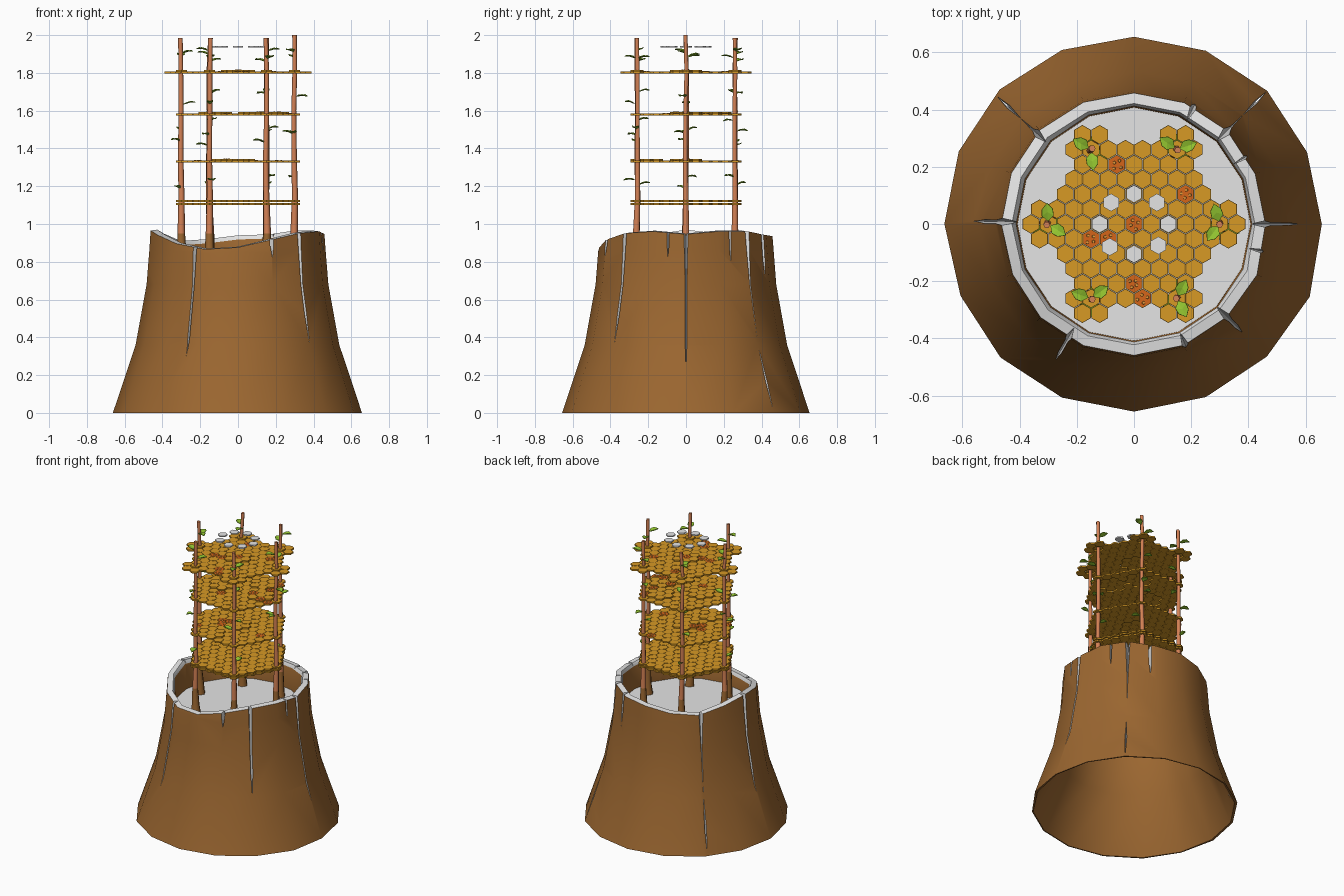
import bpy, bmesh, math, random
from mathutils import Vector, Matrix

if "Cube" in bpy.data.objects:
    bpy.data.objects.remove(bpy.data.objects["Cube"])
random.seed(4)

def mat(name, c):
    m = bpy.data.materials.new(name)
    m.diffuse_color = (*c, 1)
    m.use_nodes = True
    m.node_tree.nodes["Principled BSDF"].inputs["Base Color"].default_value = m.diffuse_color
    return m

GREY = mat("pale_wood", (0.78, 0.78, 0.78))
BARK = mat("bark_brown", (0.33, 0.135, 0.03))
AMBER = mat("amber_wax", (0.68, 0.32, 0.018))
WAX = mat("dark_wax", (0.30, 0.15, 0.014))
ORANGE = mat("orange_honey", (0.66, 0.13, 0.010))
DROP = mat("honey_drop", (0.85, 0.36, 0.05))
STEM = mat("red_stem", (0.66, 0.22, 0.09))
LEAF = mat("leaf_green", (0.29, 0.56, 0.03))

def finish(bm, name, mats, smooth=None):
    bmesh.ops.recalc_face_normals(bm, faces=bm.faces)
    me = bpy.data.meshes.new(name)
    bm.to_mesh(me)
    bm.free()
    for m in mats:
        me.materials.append(m)
    ob = bpy.data.objects.new(name, me)
    bpy.context.collection.objects.link(ob)
    if smooth:
        shade(ob, smooth)
    return ob

def shade(ob, deg):
    bpy.ops.object.select_all(action='DESELECT')
    ob.select_set(True)
    bpy.context.view_layer.objects.active = ob
    bpy.ops.object.shade_smooth_by_angle(angle=math.radians(deg))

def polar(r, a, z):
    return Vector((r * math.cos(a), r * math.sin(a), z))

# --- hollow stump with uneven rim ---
PROFILE = [(0, 0.66), (0.36, 0.54), (0.68, 0.482), (0.86, 0.468)]
RIM = [.95, .965, .965, .945, .94, .92, .91, .95, .97, .945, .90, .87, .88, .92, .955, .965]
N = len(RIM)

def r_out(z):
    for (z0, r0), (z1, r1) in zip(PROFILE, PROFILE[1:]):
        if z <= z1:
            return r0 + (r1 - r0) * (z - z0) / (z1 - z0)
    return PROFILE[-1][1]

bm = bmesh.new()
rings = []
for i in range(N):
    a = 2 * math.pi * i / N
    w = 1 + random.uniform(-0.010, 0.008)
    col = [polar(r * w, a, min(z, RIM[i] - .025)) for z, r in PROFILE]
    col += [polar(.462 * w, a, RIM[i] - .004), polar(.425 * w, a, RIM[i]),
            polar(.412, a, RIM[i] - .022), polar(.405, a, .70),
            polar(.47, a, .36), polar(.648, a, 0)]
    rings.append([bm.verts.new(p) for p in col])
for i in range(N):
    p, q = rings[i], rings[(i + 1) % N]
    M = len(p)
    for k in range(M):
        f = bm.faces.new((p[k], q[k], q[(k + 1) % M], p[(k + 1) % M]))
        f.material_index = 1 if k in (4, 5) else 0
stump = finish(bm, "stump", [BARK, GREY])

# wedge cracks: angle, lowest point, half width
CRACKS = [(0, .24, .018), (45, .02, .024), (137, .02, .024), (179, .3, .017), (-120, .3, .024),
          (-45, .37, .018), (63, .72, .018), (-67, .82, .02), (-12, .82, .010), (31, .8, .010)]
bm = bmesh.new()
for deg, zb, w in CRACKS:
    a = math.radians(deg)
    side = polar(1, a + math.pi / 2, 0) * w * 1.8
    t1, t2, t3, b1, b2 = [bm.verts.new(p) for p in (
        polar(.53, a, 1.05) + side, polar(.53, a, 1.05) - side, polar(.39, a, 1.05),
        polar(r_out(zb) + .03, a, zb), polar(r_out(zb) - .04, a, zb))]
    for f in ((t1, t2, t3), (t1, b1, t2), (t1, t3, b2), (t1, b2, b1), (t2, b2, t3), (t2, b1, b2)):
        bm.faces.new(f)
cutter = finish(bm, "crack_cutter", [GREY])
cutter.hide_render = True
mod = stump.modifiers.new("cracks", 'BOOLEAN')
mod.operation, mod.solver, mod.object = 'DIFFERENCE', 'EXACT', cutter
mod.material_mode = 'TRANSFER'
bpy.context.view_layer.objects.active = stump
bpy.ops.object.modifier_apply(modifier=mod.name)
bpy.data.objects.remove(cutter)
shade(stump, 32)

# --- floor inside the stump ---
bm = bmesh.new()
bmesh.ops.create_cone(bm, cap_ends=True, segments=N, radius1=.412, radius2=.412, depth=.02,
                      matrix=Matrix.Translation((0, 0, .76)))
finish(bm, "stump_floor", [GREY])

# --- honeycomb layers ---
P, ROW = 0.06, 0.052

def hexes(q0, k0, rad):
    return [(q0 + q, k0 + k) for q in range(-rad, rad + 1) for k in range(-rad, rad + 1)
            if abs(q + k) <= rad]

def centre(q, k):
    return (q + k / 2) * P, k * ROW

def hex_ring(bm, x, y, r, z):
    return [bm.verts.new((x + r * math.sin(i * math.pi / 3), y + r * math.cos(i * math.pi / 3), z))
            for i in range(6)]

def add_cell(bm, x, y, z, fill=0, h=.010):
    # prism with a thin dark border and a coloured centre
    rs = [hex_ring(bm, x, y, r, zz) for r, zz in
          ((.0338, z - h / 2), (.0338, z + h / 2), (.0310, z + h / 2))]
    bm.faces.new(rs[0]).material_index = 0
    for j, m in ((0, 0), (1, 1)):
        for i in range(6):
            n = (i + 1) % 6
            bm.faces.new((rs[j][i], rs[j][n], rs[j + 1][n], rs[j + 1][i])).material_index = m
    bm.faces.new(rs[2]).material_index = fill
    if fill == 2:
        # flat honey drops
        a0 = random.uniform(0, 6.28)
        for i in range(4):
            d = polar(random.uniform(.010, .019), a0 + i * 1.57, 0)
            res = bmesh.ops.create_cone(bm, cap_ends=True, segments=6, radius1=.006, radius2=.005, depth=.003,
                                        matrix=Matrix.Translation((x + d.x, y + d.y, z + h / 2 + .0014)))
            for f in {f for v in res['verts'] for f in v.link_faces}:
                f.material_index = 3

CORNERS = [(5, 0), (0, 5), (-5, 5), (-5, 0), (0, -5), (5, -5)]
TOP_HONEY = {(0, 0), (-3, 4), (2, 2), (-2, -1), (-1, -1), (2, -4), (3, -5)}
for n, z in enumerate((1.105, 1.122, 1.33, 1.58, 1.803)):
    cells = set(hexes(0, 0, 5))
    honey = set(random.sample(sorted(cells), 6)) if n in (2, 3) else set()
    raised = set()
    if n == 4:
        honey = TOP_HONEY
        raised = set(hexes(0, 0, 1)) | set(CORNERS)
        for c in CORNERS:
            cells |= set(hexes(*c, 1))
    elif n == 3:
        raised = set(hexes(-2, 0, 1)) | set(hexes(3, 0, 1)) | set(hexes(0, 3, 1))
    elif n == 2:
        raised = set(hexes(0, 0, 1)) | set(hexes(1, -4, 1)) & cells
    bm = bmesh.new()
    for c in sorted(cells):
        up = .008 if c in raised else 0
        add_cell(bm, *centre(*c), z + up, 2 if c in honey else 0)
    finish(bm, f"honeycomb_layer_{n + 1}", [AMBER, WAX, ORANGE, DROP])

# --- floating pale hexagons ---
bm = bmesh.new()
for x, y in ((0, .105), (-.08, .075), (.08, .075), (-.12, 0), (.12, 0),
             (-.085, -.08), (.085, -.075), (0, -.105)):
    bmesh.ops.create_cone(bm, cap_ends=True, segments=6, radius1=.031, radius2=.031, depth=.009,
                          matrix=Matrix.Translation((x, y, 1.938)))
finish(bm, "pale_hexagons", [GREY])

# --- stems and leaves ---
def leaf(bm, base, a, length, lift):
    # folded leaf blade, always built facing up
    out, side = polar(1, a, lift), polar(1, a + math.pi / 2, 0)
    root = bm.verts.new(base)
    tip = bm.verts.new(base + out * length - Vector((0, 0, .010)))
    mid = bm.verts.new(base + out * length * .5)
    for s in (1, -1):
        e1 = bm.verts.new(base + out * length * .3 + side * s * length * .33 + Vector((0, 0, .004)))
        e2 = bm.verts.new(base + out * length * .65 + side * s * length * .30 + Vector((0, 0, .003)))
        bm.faces.new((root, mid, e1) if s > 0 else (root, e1, mid))
        bm.faces.new((mid, tip, e2, e1) if s > 0 else (e1, e2, tip, mid))

def tube(bm, pts, rads, sides):
    prev = None
    for p, r in zip(pts, rads):
        cur = [bm.verts.new(p + polar(r, 2 * math.pi * i / sides, 0)) for i in range(sides)]
        if prev:
            for i in range(sides):
                j = (i + 1) % sides
                f = bm.faces.new((prev[i], prev[j], cur[j], cur[i]))
                f.material_index = 1 if p.z < 1.0 else 0
        else:
            bm.faces.new(cur)
        prev = cur
    bm.faces.new(prev)

lb = bmesh.new()
for n, c in enumerate(CORNERS):
    x, y = centre(*c)
    top = 2.0 if n == 0 else 1.985
    zs = (.765, .83, .95, 1.15, 1.35, 1.6, 1.8, top)
    rs = (.034, .027, .020, .016, .0145, .013, .0125, .012)
    pts = [Vector((x + random.uniform(-.005, .005), y + random.uniform(-.005, .005), z)) for z in zs]
    bm = bmesh.new()
    tube(bm, pts, rs, 6)
    finish(bm, f"stem_{n + 1}", [STEM, BARK], 65)
    # small leaves up the stem, larger pair at the top
    for z in (1.22, 1.44, 1.52, 1.67):
        a = random.uniform(0, 2 * math.pi)
        leaf(lb, polar(.012, a, z + random.uniform(-.04, .04)) + Vector((x, y, 0)), a,
             random.uniform(.045, .065), random.uniform(.1, .5))
    a = random.uniform(0, 2 * math.pi)
    for d in (0, 2.2):
        leaf(lb, polar(.01, a + d, random.uniform(1.85, 1.92)) + Vector((x, y, 0)), a + d, .064, .3)
# give the blades a little thickness
leaves = finish(lb, "leaves", [LEAF])
thick = leaves.modifiers.new("thickness", 'SOLIDIFY')
thick.thickness, thick.offset = .004, 0
